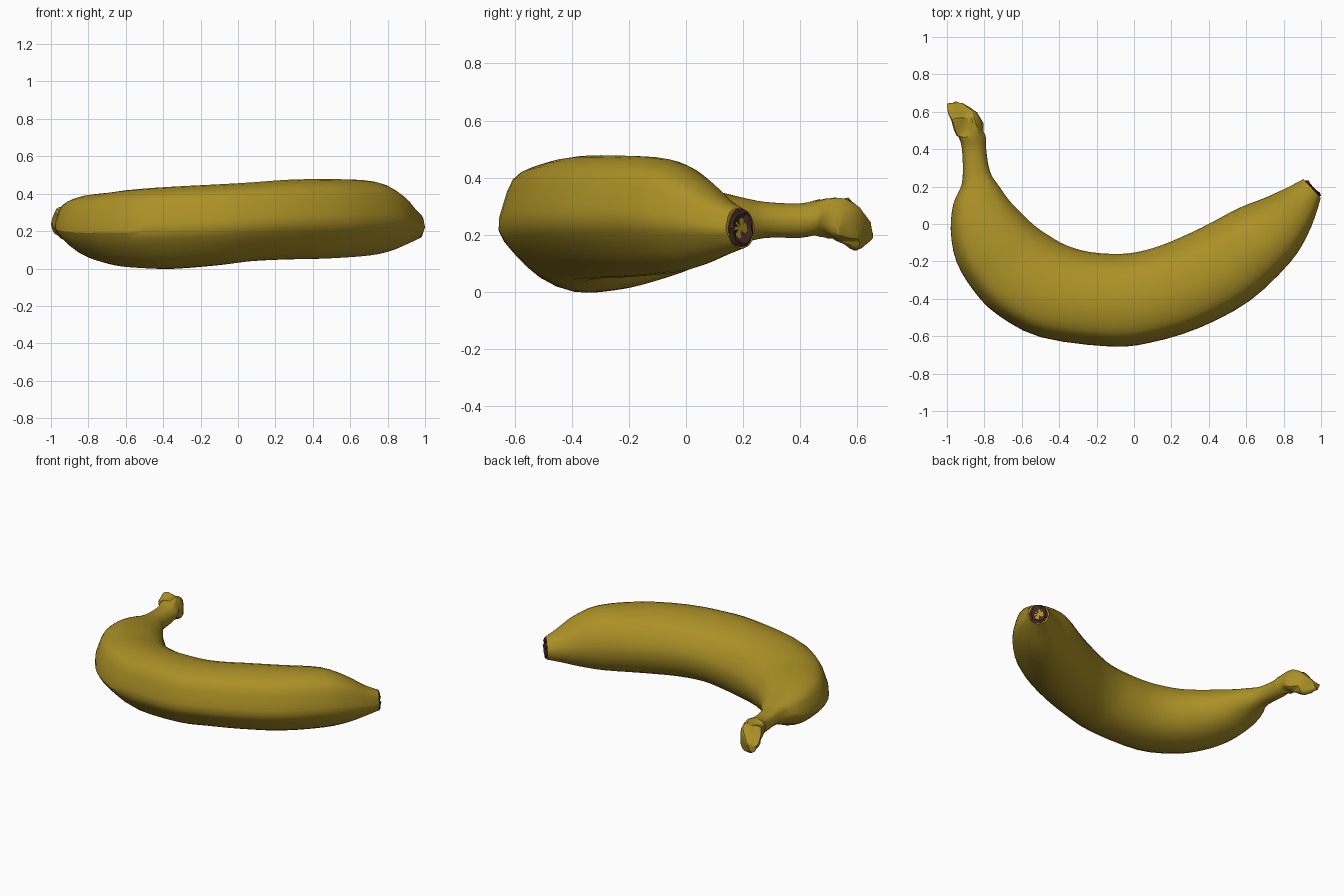
import bpy, bmesh, math, random
from mathutils import Vector, noise

if "Cube" in bpy.data.objects:
    bpy.data.objects.remove(bpy.data.objects["Cube"])

random.seed(4)


def material(name, rgb):
    m = bpy.data.materials.new(name)
    m.diffuse_color = (*rgb, 1)
    m.use_nodes = True
    m.node_tree.nodes["Principled BSDF"].inputs["Base Color"].default_value = m.diffuse_color
    return m


yellow = material("banana yellow", (0.405, 0.28, 0.019))
brown = material("dark brown", (0.055, 0.023, 0.017))


def spline(pts, steps, closed=False):
    """Catmull-Rom resampling of tuples."""
    n, out = len(pts), []
    get = (lambda i: Vector(pts[i % n])) if closed else (lambda i: Vector(pts[max(0, min(n - 1, i))]))
    for i in range(n if closed else n - 1):
        a, b, c, d = (get(i + k) for k in (-1, 0, 1, 2))
        for s in range(steps):
            t = s / steps
            out.append(0.5 * (2 * b + (c - a) * t + (2 * a - 5 * b + 4 * c - d) * t * t
                              + (3 * b - a - 3 * c + d) * t ** 3))
    if not closed:
        out.append(Vector(pts[-1]))
    return out


def loft(name, rings, mat, angle):
    bm = bmesh.new()
    loops = [[bm.verts.new(p) for p in r] for r in rings]
    n = len(loops[0])
    for a, b in zip(loops, loops[1:]):
        for i in range(n):
            bm.faces.new((a[i], a[(i + 1) % n], b[(i + 1) % n], b[i]))
    for end in (loops[0], loops[-1]):
        mid = bm.verts.new(sum((v.co for v in end), Vector()) / n)
        for i in range(n):
            bm.faces.new((end[i], end[(i + 1) % n], mid))
    bmesh.ops.recalc_face_normals(bm, faces=bm.faces)
    me = bpy.data.meshes.new(name)
    bm.to_mesh(me)
    bm.free()
    me.materials.append(mat)
    ob = bpy.data.objects.new(name, me)
    bpy.context.collection.objects.link(ob)
    bpy.ops.object.select_all(action='DESELECT')
    ob.select_set(True)
    bpy.context.view_layer.objects.active = ob
    bpy.ops.object.shade_smooth_by_angle(angle=math.radians(angle))
    return ob


# Ridged cross-section: u = outer side of the bend, v = up
section = spline([(1, -.1), (.94, .3), (.8, .72), (.55, .91), (.2, 1), (-.25, .95), (-.66, .74),
                  (-.91, .36), (-1, 0), (-.93, -.42), (-.7, -.78), (-.35, -.97), (.05, -1),
                  (.45, -.82), (.79, -.46)], 2, True)

# Stations along the fruit: outer x, y, inner x, y, bottom z, top z
stations = [
    (-.998, .64, -.95, .652, .17, .24), (-.98, .59, -.84, .605, .155, .315),
    (-.965, .53, -.80, .545, .175, .335), (-.935, .46, -.79, .48, .20, .325),
    (-.92, .40, -.79, .40, .19, .31), (-.915, .28, -.77, .28, .19, .315),
    (-.925, .20, -.72, .20, .17, .33), (-.965, .11, -.67, .13, .135, .35),
    (-.98, -.03, -.61, .065, .085, .375), (-.95, -.20, -.53, -.01, .045, .395),
    (-.855, -.36, -.45, -.065, .018, .405), (-.73, -.485, -.36, -.115, .005, .42),
    (-.50, -.605, -.235, -.15, .0, .435), (-.13, -.655, -.075, -.16, .02, .45),
    (.085, -.635, .04, -.145, .04, .46), (.35, -.555, .17, -.105, .05, .475),
    (.62, -.41, .36, -.02, .055, .478), (.835, -.205, .56, .085, .07, .465),
    (.927, -.06, .70, .14, .095, .408), (.975, .06, .82, .195, .13, .332),
    (.998, .14, .905, .24, .153, .293)]


def ring(s):
    ox, oy, ix, iy, lo, hi = s
    pts = []
    for u, v in section:
        k = (u + 1) / 2
        p = Vector((ix + (ox - ix) * k, iy + (oy - iy) * k, (lo + hi) / 2 + v * (hi - lo) / 2))
        if p.y > .47 and p.x < -.7:      # torn, jagged crown of the stem
            p += noise.noise_vector(p * 13) * .032
            p.x, p.y = max(p.x, -1), min(p.y, .655)
        pts.append(p)
    return pts


loft("banana_body", [ring(s) for s in spline(stations, 3)], yellow, 30)

# Dark blossom tip closing the other end
axis, side = Vector((.72, .69, 0)), Vector((.69, -.72, 0))
centre = Vector((.951, .19, .2225))
tip = []
for along, r in ((-.015, .85), (.004, .96), (.012, .75), (.0, .4)):
    tip.append([centre + axis * (along + random.uniform(-.005, .005))
                + (side * math.cos(a) * .064 + Vector((0, 0, math.sin(a) * .074)))
                * r * random.uniform(.9, 1.05)
                for a in (i * math.tau / 16 for i in range(16))])
loft("blossom_tip", tip, brown, 25)
